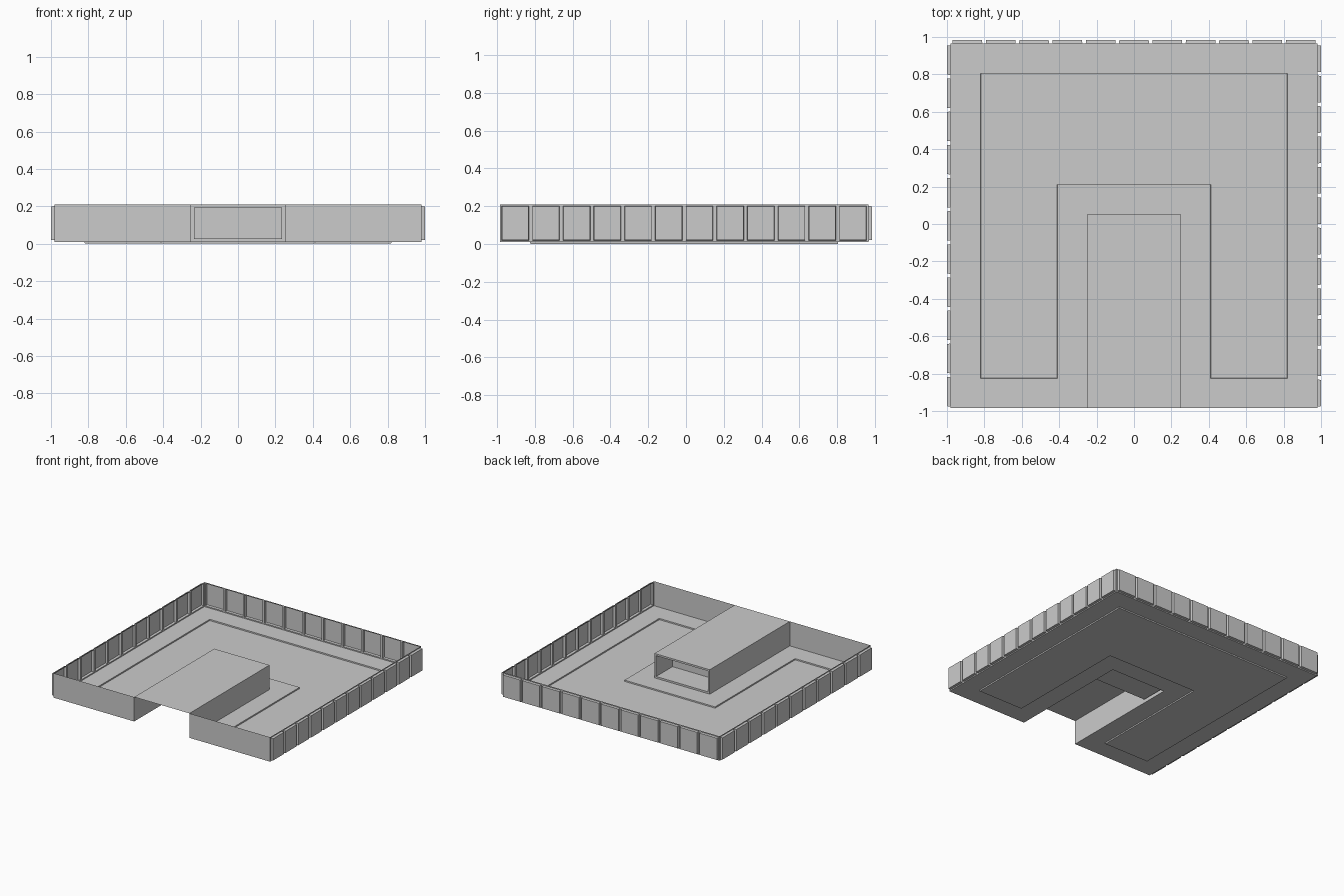
import bpy, bmesh
from mathutils import Vector

if "Cube" in bpy.data.objects:
    bpy.data.objects.remove(bpy.data.objects["Cube"])

X = 0.98                    # half width of the shell body
Y0, Y1 = -0.985, 0.965      # front and back of the shell body
Z0, Z1 = 0.01, 0.21         # floor and rim heights
TX, TY = 0.25, 0.05         # tunnel half width and inner end


def finish(bm, name):
    mesh = bpy.data.meshes.new(name)
    bm.normal_update()
    bm.to_mesh(mesh)
    bm.free()
    obj = bpy.data.objects.new(name, mesh)
    bpy.context.collection.objects.link(obj)
    return obj


def face(bm, pts):
    return bm.faces.new([bm.verts.new(p) for p in pts])


def inset(bm, faces, thickness, depth=0.0):
    bm.normal_update()
    bmesh.ops.inset_individual(bm, faces=faces, thickness=thickness,
                               depth=depth, use_even_offset=True)


def upright(bm, a, b):
    # vertical quad standing on the segment a-b
    return face(bm, [(*a, Z0), (*b, Z0), (*b, Z1), (*a, Z1)])


def panel_wall(name, a, b, count):
    # sheet wall with a row of panels pressed outward
    bm = bmesh.new()
    a, b = Vector(a), Vector(b)
    cells = [upright(bm, a.lerp(b, i / count), a.lerp(b, (i + 1) / count))
             for i in range(count)]
    bmesh.ops.remove_doubles(bm, verts=bm.verts[:], dist=1e-5)
    cells = bm.faces[:]
    inset(bm, cells, 0.009)
    inset(bm, cells, 0.002, 0.02)
    finish(bm, name)


# Panelled walls: right, back, left
panel_wall("right_wall", (X, Y0), (X, Y1), 12)
panel_wall("back_wall", (X, Y1), (-X, Y1), 11)
panel_wall("left_wall", (-X, Y1), (-X, Y0), 11)

# Floor with tunnel notch and a shallow U-shaped depression
bm = bmesh.new()
outline = [(-X, Y0), (-TX, Y0), (-TX, TY), (TX, TY),
           (TX, Y0), (X, Y0), (X, Y1), (-X, Y1)]
floor = face(bm, [(x, y, Z0) for x, y in outline])
inset(bm, [floor], 0.16)
inset(bm, [floor], 0.001, -Z0)
finish(bm, "floor")

# Plain front walls either side of the tunnel mouth
bm = bmesh.new()
upright(bm, (-X, Y0), (-TX, Y0))
upright(bm, (TX, Y0), (X, Y0))
finish(bm, "front_wall")

# Tunnel sides and roof, open at the front and underneath
bm = bmesh.new()
upright(bm, (TX, Y0), (TX, TY))
upright(bm, (-TX, TY), (-TX, Y0))
face(bm, [(-TX, Y0, Z1), (TX, Y0, Z1), (TX, TY, Z1), (-TX, TY, Z1)])
# Framed niche sunk into the inner end
end = upright(bm, (TX, TY), (-TX, TY))
inset(bm, [end], 0.015)
inset(bm, [end], 0.0005, -0.21)
finish(bm, "tunnel")
